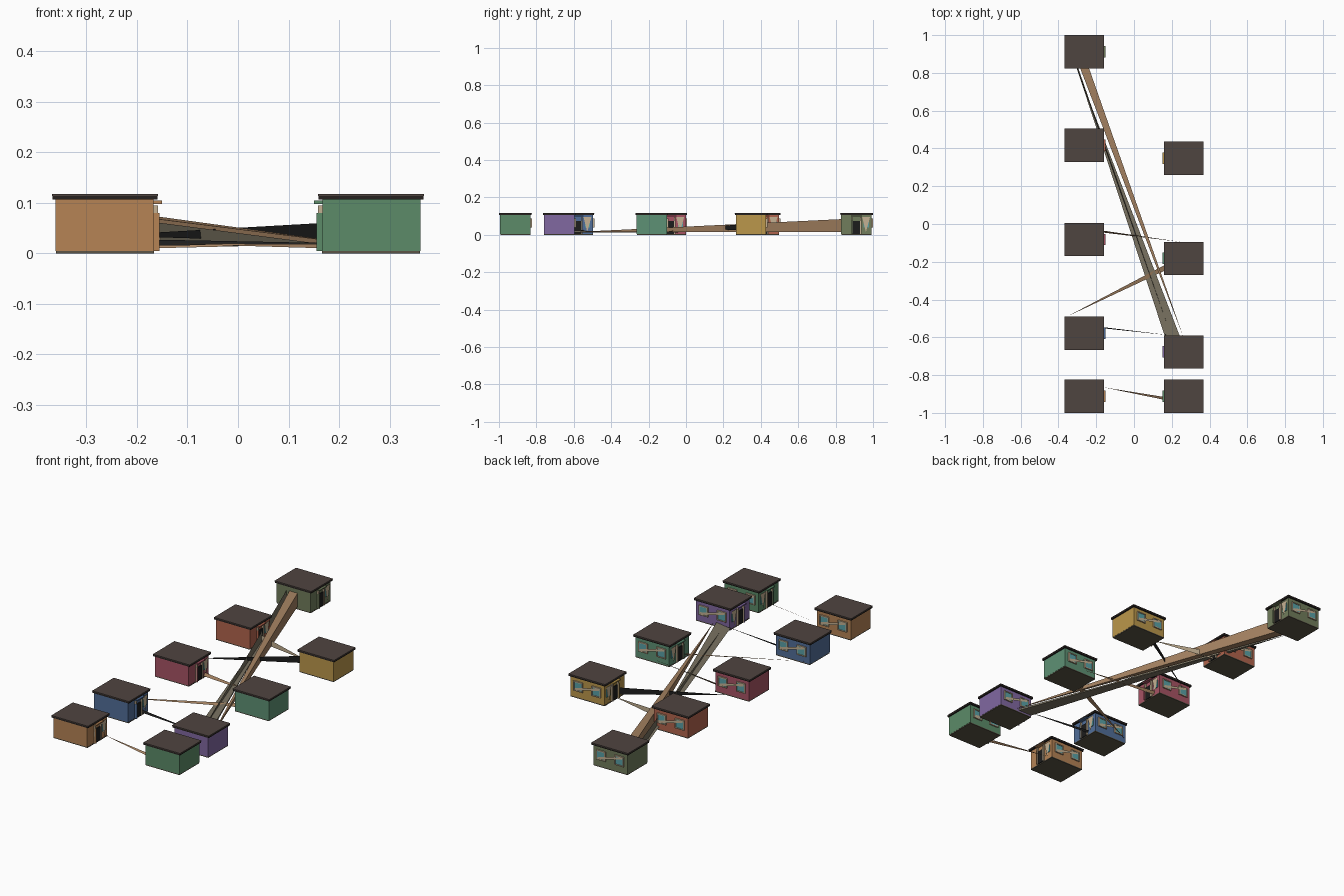
import bpy

def mat(name, rgb):
    m = bpy.data.materials.new(name)
    m.diffuse_color = [(c / 255) ** 2.2 for c in rgb] + [1]
    return m

ROOF = mat("roof", (80, 70, 66))
EDGE = mat("fascia", (42, 38, 36))
FLOOR = mat("floor", (92, 86, 72))
TRIM = mat("trim", (196, 176, 146))
GLASS = mat("glass", (90, 160, 165))
DARK = mat("dark", (34, 34, 34))
WOOD = mat("wood", (164, 130, 98))
GREY = mat("grey_wood", (122, 115, 98))

def mesh(name, verts, faces, m):
    d = bpy.data.meshes.new(name)
    d.from_pydata(verts, [], faces)
    d.materials.append(m)
    o = bpy.data.objects.new(name, d)
    bpy.context.collection.objects.link(o)
    return o

def box(name, x, y, z, m):
    x, y, z = sorted(x), sorted(y), sorted(z)
    v = [(a, b, c) for c in z for a, b in
         ((x[0], y[0]), (x[1], y[0]), (x[1], y[1]), (x[0], y[1]))]
    f = [(3, 2, 1, 0), (4, 5, 6, 7)] + [(i, (i + 1) % 4, (i + 1) % 4 + 4, i + 4) for i in range(4)]
    return mesh(name, v, f, m)

def house(name, side, yc, rgb):
    """side = -1 left row, +1 right row; the door faces the street."""
    m = mat(name + "_paint", rgb)
    xc = side * 0.263
    X = lambda a, b: (xc - side * a, xc - side * b)   # positive = toward the street
    Y = lambda a, b: (yc + a, yc + b)
    box(name + "_floor", X(-0.097, 0.097), Y(-0.081, 0.081), (0, 0.005), FLOOR)
    box(name + "_walls", X(-0.098, 0.096), Y(-0.082, 0.081), (0.005, 0.106), m)
    box(name + "_fascia", X(-0.104, 0.104), Y(-0.087, 0.087), (0.106, 0.113), EDGE)
    box(name + "_roof", X(-0.105, 0.105), Y(-0.088, 0.088), (0.113, 0.117), ROOF)
    # Back windows with frames and a crossing board
    for i, s in enumerate((-1, 1)):
        c = s * 0.052
        box(f"{name}_window_glass_{i}", X(c - 0.021, c + 0.021), Y(0.078, 0.085), (0.043, 0.083), GLASS)
        for k in (-1, 1):
            box(f"{name}_window_jamb_{i}", X(c + k * 0.021, c + k * 0.026), Y(0.078, 0.088), (0.038, 0.088), TRIM)
            z = 0.063 + k * 0.0225
            box(f"{name}_window_rail_{i}", X(c - 0.021, c + 0.021), Y(0.078, 0.088), (z - 0.0025, z + 0.0025), TRIM)
    y = yc + 0.0875
    mesh(name + "_window_board",
         [(xc - 0.07, y, 0.075), (xc - 0.07, y, 0.087), (xc + 0.07, y, 0.053), (xc + 0.07, y, 0.04)],
         [(0, 1, 2, 3)], TRIM)
    # Door, posts and canopy on the street side
    box(name + "_door", X(0.09, 0.101), Y(-0.022, 0.018), (0.005, 0.075), DARK)
    box(name + "_door_leaf", X(0.095, 0.108), Y(-0.028, -0.022), (0.005, 0.08), m)
    for k in (-0.028, 0.018):
        box(name + "_door_post", X(0.09, 0.105), Y(k, k + 0.007), (0.005, 0.095), TRIM)
    box(name + "_canopy", X(0.09, 0.113), Y(-0.03, 0.03), (0.098, 0.104), m)
    box(name + "_side_window", X(0.09, 0.1), Y(0.038, 0.066), (0.04, 0.08), GLASS)
    x = xc - side * 0.1015
    mesh(name + "_side_board", [(x, yc + 0.03, 0.095), (x, yc + 0.072, 0.095), (x, yc + 0.05, 0.015)],
         [(0, 1, 2)], TRIM)

for args in (("olive_house", -1, 0.912, (112, 124, 92)), ("salmon_house", -1, 0.417, (176, 100, 78)),
             ("pink_house", -1, -0.082, (166, 84, 100)), ("blue_house", -1, -0.578, (82, 110, 152)),
             ("orange_house", -1, -0.912, (180, 130, 86)), ("yellow_house", 1, 0.348, (186, 150, 76)),
             ("mint_house", 1, -0.182, (94, 144, 116)), ("purple_house", 1, -0.677, (128, 104, 160)),
             ("green_house", 1, -0.912, (92, 138, 104))):
    house(*args)

def wedge(name, wide, tip, m):
    """Long sliver: a triangular or quad end tapering to one point."""
    n = len(wide)
    f = [(i, (i + 1) % n, n) for i in range(n)] if n > 2 else [(0, 1, 2)]
    return mesh(name, list(wide) + [tip], f, m)

# Long tapering planks between the houses
wedge("long_plank_wood", [(-0.287, 0.83, 0.084), (-0.24, 0.83, 0.084), (-0.24, 0.83, 0.015),
                          (-0.287, 0.83, 0.015)], (0.262, -0.6, 0.015), WOOD)
wedge("long_plank_grey", [(0.165, -0.6, 0.012), (0.245, -0.6, 0.012), (0.245, -0.6, 0.022)],
      (-0.305, 0.83, 0.02), GREY)
wedge("long_plank_edge", [(-0.305, 0.83, 0.08), (-0.297, 0.83, 0.02)], (0.2, -0.6, 0.014), GREY)
wedge("black_plank", [(0.167, 0.33, 0.022), (0.167, 0.33, 0.06)], (-0.27, 0.06, 0.035), DARK)
wedge("salmon_plank", [(-0.165, 0.415, 0.01), (-0.165, 0.415, 0.05)], (0.167, 0.35, 0.02), TRIM)
wedge("pink_plank", [(-0.165, -0.045, 0.01), (-0.165, -0.035, 0.025)], (0.25, -0.095, 0.02), WOOD)
wedge("mint_plank", [(0.167, -0.245, 0.015), (0.167, -0.215, 0.022)], (-0.355, -0.49, 0.02), WOOD)
wedge("blue_plank", [(-0.165, -0.552, 0.015), (-0.165, -0.546, 0.027)], (0.2, -0.59, 0.02), DARK)
wedge("orange_plank", [(0.167, -0.932, 0.01), (0.167, -0.917, 0.018)], (-0.165, -0.864, 0.02), WOOD)
